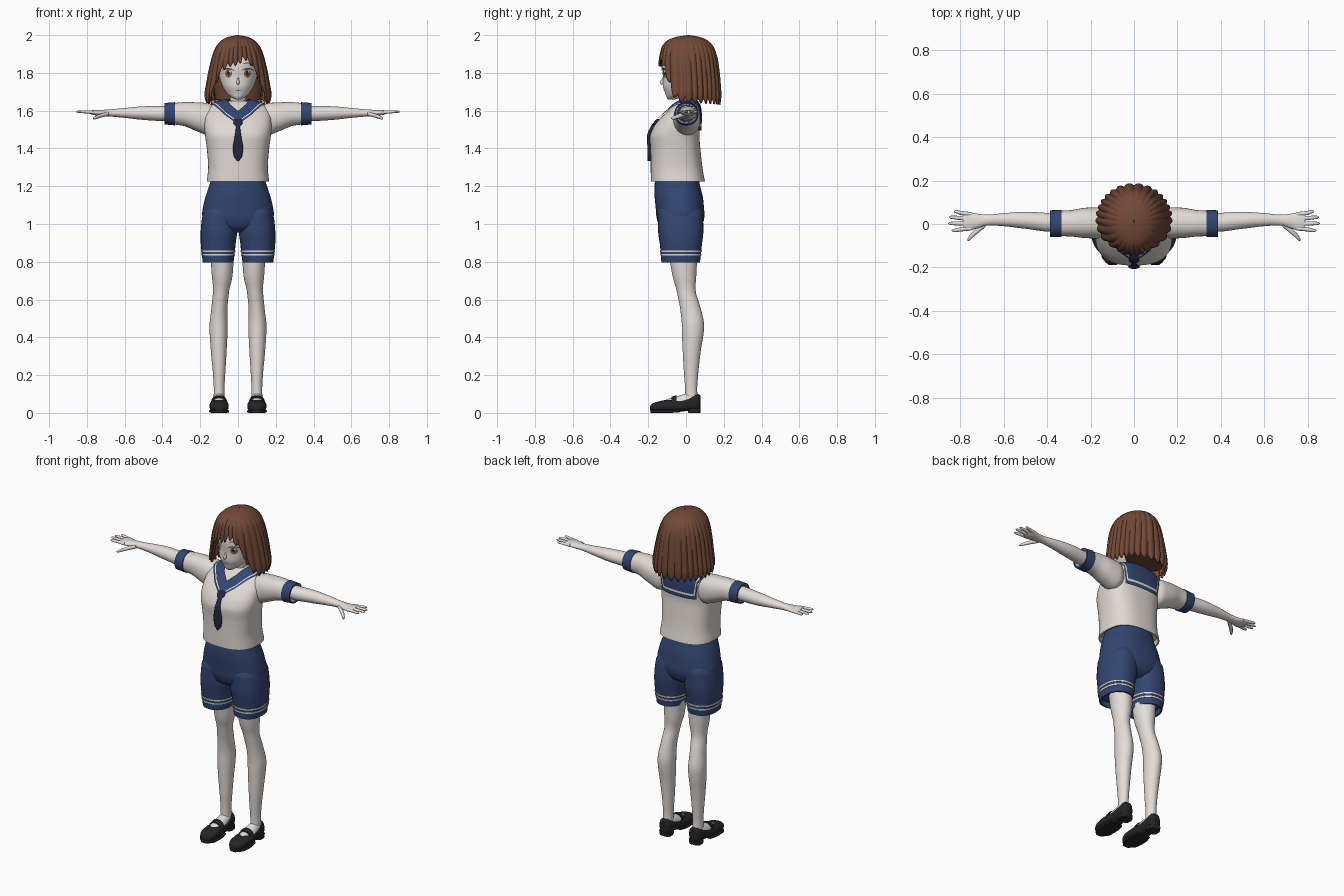
import bpy, bmesh, math
from mathutils import Vector

if "Cube" in bpy.data.objects:
    bpy.data.objects.remove(bpy.data.objects["Cube"])
made = []


def material(name, *rgb):
    m = bpy.data.materials.new(name)
    m.use_nodes = True
    m.diffuse_color = (*rgb, 1)
    m.node_tree.nodes["Principled BSDF"].inputs["Base Color"].default_value = (*rgb, 1)
    return m


SKIN = material("pale skin", .78, .73, .70)
CLOTH = material("off white cloth", .75, .70, .66)
BLUE = material("navy blue", .033, .06, .165)
TIE = material("dark navy", .018, .02, .055)
HAIR = material("brown hair", .17, .066, .038)
BLACK = material("black leather", .018, .018, .019)
IRIS = material("amber iris", .30, .13, .06)
WHITE = material("white", .85, .83, .81)


def finish(name, bm, *mats):
    bmesh.ops.recalc_face_normals(bm, faces=bm.faces)
    me = bpy.data.meshes.new(name)
    bm.to_mesh(me)
    bm.free()
    ob = bpy.data.objects.new(name, me)
    bpy.context.collection.objects.link(ob)
    for m in mats:
        me.materials.append(m)
    made.append(ob)
    return ob


def section(rings, t):
    """Monotone cubic blend of the ring sizes at position t."""
    r = sorted(rings)
    t = min(max(t, r[0][0]), r[-1][0])
    i = max(k for k in range(len(r) - 1) if r[k][0] <= t)
    h = r[i + 1][0] - r[i][0]
    u = (t - r[i][0]) / h

    def slope(k, c):
        return (r[k + 1][c] - r[k][c]) / (r[k + 1][0] - r[k][0])

    def tangent(k, c):
        if k in (0, len(r) - 1):
            return slope(min(k, len(r) - 2), c)
        a, b = slope(k - 1, c), slope(k, c)
        return 2 * a * b / (a + b) if a * b > 0 else 0

    return [(1 + 2 * u) * (1 - u) ** 2 * r[i][c] + u * u * (3 - 2 * u) * r[i + 1][c]
            + h * u * (1 - u) * ((1 - u) * tangent(i, c) - u * tangent(i + 1, c)) for c in range(1, 5)]


def loft(name, axis, rings, mat, s=1, p=2, lo=None, hi=None, grow=0, steps=24, n=32, hollow=0):
    """Skin rings (t, centre, centre, radius, radius); hollow -1 or 1 recesses that end."""
    lo = min(rings)[0] if lo is None else lo
    hi = max(rings)[0] if hi is None else hi
    bm = bmesh.new()
    loops = []
    for k in range(steps + 1):
        t = lo + (hi - lo) * k / steps
        a, b, ra, rb = section(rings, t)
        loop = []
        for j in range(n):
            c, d = math.cos(math.tau * j / n), math.sin(math.tau * j / n)
            u = a + (ra + grow) * math.copysign(abs(c) ** (2 / p), c)
            v = b + (rb + grow) * math.copysign(abs(d) ** (2 / p), d)
            x, y, z = {"x": (t, u, v), "y": (u, t, v), "z": (u, v, t)}[axis]
            loop.append(bm.verts.new((x * s, y, z)))
        loops.append(loop)
    for l, m in zip(loops, loops[1:]):
        for j in range(n):
            bm.faces.new((l[j - 1], l[j], m[j], m[j - 1]))
    caps = {-1: bm.faces.new(loops[0]), 1: bm.faces.new(loops[-1])}
    bmesh.ops.recalc_face_normals(bm, faces=bm.faces)
    if hollow:
        bmesh.ops.inset_individual(bm, faces=[caps[hollow]], thickness=.008, depth=0)
        bmesh.ops.inset_individual(bm, faces=[caps[hollow]], thickness=.004, depth=-.03)
    return finish(name, bm, mat)


# Shirt body
shirt = [(1.225, 0, -.043, .165, .143), (1.3, 0, -.05, .158, .137), (1.4, 0, -.056, .165, .132),
         (1.46, 0, -.06, .173, .131), (1.51, 0, -.05, .178, .124), (1.56, 0, -.03, .177, .106),
         (1.6, 0, -.01, .168, .085), (1.635, 0, .004, .13, .062), (1.652, 0, .01, .07, .042)]
body = loft("shirt", "z", shirt, CLOTH, p=2.6, steps=48, n=64, hollow=-1)

# Shorts
hips = [(.955, 0, -.025, .06, .07), (.985, 0, -.028, .15, .11), (1.05, 0, -.03, .19, .128),
        (1.13, 0, -.037, .176, .128), (1.22, 0, -.047, .147, .118), (1.27, 0, -.047, .135, .11)]
loft("shorts_hips", "z", hips, BLUE, p=2.3, n=48)
short_leg = [(.795, .105, -.028, .081, .102), (.88, .105, -.027, .091, .11),
             (.97, .1, -.028, .097, .12), (1.05, .095, -.03, .092, .12), (1.1, .088, -.033, .075, .1)]

# Body profiles for the model's left side
leg = [(.06, .1, .03, .03, .035), (.12, .1, .027, .028, .032), (.2, .1, .027, .032, .037),
       (.32, .102, .03, .041, .047), (.46, .103, .037, .048, .059), (.56, .098, .022, .042, .054),
       (.64, .09, .002, .042, .05), (.72, .084, -.008, .054, .062), (.83, .083, -.015, .062, .075)]
sleeve = [(.1, .005, 1.55, .04, .06), (.16, .005, 1.555, .072, .085), (.22, .005, 1.568, .07, .076),
          (.3, .003, 1.583, .06, .061), (.385, .002, 1.584, .057, .053)]
arm = [(.3, .003, 1.585, .043, .042), (.4, .008, 1.585, .043, .04), (.5, .017, 1.587, .039, .036),
       (.6, .02, 1.588, .03, .026), (.675, .018, 1.588, .025, .019), (.72, .014, 1.588, .033, .016),
       (.765, .012, 1.59, .042, .013), (.787, .012, 1.592, .037, .008)]
fingers = {"little": (.045, .057, .83), "ring": (.024, .031, .853),
           "middle": (.001, .003, .857), "index": (-.02, -.03, .84)}
shoe = [(-.19, .098, .025, .012, .012), (-.18, .098, .028, .032, .02), (-.14, .099, .034, .049, .028),
        (-.09, .1, .036, .051, .034), (-.04, .1, .038, .045, .033), (.02, .1, .05, .039, .038),
        (.06, .1, .056, .036, .045), (.077, .1, .056, .022, .036)]
foot = [(-.125, .1, .04, .018, .02), (-.09, .1, .045, .034, .031), (-.04, .1, .052, .037, .038),
        (.01, .1, .062, .034, .043), (.055, .1, .07, .027, .04)]

for s, side in ((1, "left_"), (-1, "right_")):
    loft(side + "shorts_leg", "z", short_leg, BLUE, s, 2.3, hollow=-1)
    for i, z in enumerate((.832, .853)):
        loft(f"{side}shorts_stripe_{i}", "z", short_leg, WHITE, s, 2.3, z, z + .008, .003, 1)
    loft(side + "leg", "z", leg, SKIN, s, steps=36)
    loft(side + "sleeve", "x", sleeve, CLOTH, s, 2.2, hollow=1)
    loft(side + "sleeve_cuff", "x", sleeve, BLUE, s, 2.2, .333, .388, .004, 4, hollow=1)
    loft(side + "arm", "x", arm, SKIN, s, steps=36, n=24)
    for f, (y0, y1, tip) in fingers.items():
        path = [(.75, y0, 1.59, .01, .009), (.8, (y0 + y1) / 2, 1.593, .0095, .008),
                (tip - .008, y1, 1.594, .007, .006), (tip, y1, 1.594, .002, .002)]
        loft(f"{side}{f}_finger", "x", path, SKIN, s, steps=12, n=10)
    thumb = [(.685, -.002, 1.584, .012, .011), (.73, -.036, 1.572, .015, .011),
             (.76, -.066, 1.561, .012, .008), (.768, -.074, 1.558, .003, .003)]
    loft(side + "thumb", "x", thumb, SKIN, s, steps=12, n=10)
    # Strapped shoes with a separate sole and heel
    loft(side + "shoe", "y", shoe, BLACK, s, 2.5)
    loft(side + "foot", "y", foot, SKIN, s, n=24)
    loft(side + "shoe_strap", "y", foot, BLACK, s, 2.2, -.078, -.05, .006, 4)
    sole = [(-.188, .098, .008, .02, .008), (-.15, .099, .008, .05, .008),
            (-.09, .1, .008, .053, .008), (-.035, .1, .01, .044, .007)]
    loft(side + "sole", "y", sole, BLACK, s, 5)
    heel = [(0, .1, .044, .036, .032), (.024, .1, .044, .039, .034)]
    loft(side + "shoe_heel", "z", heel, BLACK, s, 3, steps=2)

# Sailor collar wrapped over the shirt, with a pale border stripe
inner = [(0, -.1, 1.59), (.04, -.07, 1.63), (.065, -.01, 1.65), (.06, .04, 1.65), (.04, .055, 1.65), (0, .06, 1.65)]
outer = [(0, -.175, 1.525), (.07, -.13, 1.58), (.14, -.03, 1.635), (.13, .075, 1.6), (.12, .08, 1.495), (0, .08, 1.495)]
across = [0, .15, .3, .45, .6, .7, .78, .86, .93, 1]
bm = bmesh.new()
columns = []
for k in range(41):
    i = min(k // 8, 4)
    f = k / 8 - i
    a = Vector(inner[i]).lerp(Vector(inner[i + 1]), f)
    b = Vector(outer[i]).lerp(Vector(outer[i + 1]), f)
    columns.append([bm.verts.new(a.lerp(b, t)) for t in across])
for l, m in zip(columns, columns[1:]):
    for j in range(len(across) - 1):
        bm.faces.new((l[j], l[j + 1], m[j + 1], m[j])).material_index = int(across[j] == .78)
collar = finish("sailor_collar", bm, BLUE, WHITE)
collar.modifiers.new("mirror", "MIRROR").use_clip = True
wrap = collar.modifiers.new("wrap", "SHRINKWRAP")
wrap.target, wrap.offset, wrap.wrap_mode = body, .008, "ABOVE_SURFACE"

# Necktie hanging on the chest
tie = []
for z, w in ((1.333, .004), (1.36, .022), (1.4, .027), (1.46, .018), (1.52, .011), (1.53, .024), (1.555, .022)):
    _, cy, _, ry = section(shirt, z)
    tie.append((z, 0, cy - ry - .007, w, .009))
loft("necktie", "z", tie, TIE, p=3, n=16, steps=36)

# Neck, head and nose
loft("neck", "z", [(1.58, 0, .015, .055, .04), (1.65, 0, .008, .043, .042), (1.72, 0, .0, .045, .045)], SKIN, steps=8)
head = [(1.658, 0, -.077, .012, .015), (1.67, 0, -.065, .035, .038), (1.69, 0, -.052, .058, .057),
        (1.73, 0, -.03, .083, .092), (1.78, 0, -.01, .1, .112), (1.85, 0, 0, .11, .126),
        (1.92, 0, .01, .095, .105), (1.97, 0, .015, .045, .055)]
loft("head", "z", head, SKIN, n=48, steps=40)
loft("nose", "z", [(1.738, 0, -.122, .005, .008), (1.746, 0, -.125, .008, .013), (1.775, 0, -.119, .004, .005)], SKIN, steps=8, n=12)


def face_plate(name, x, z, w, h, lift, mat, bend=0):
    """Oval lying on the face surface."""
    bm = bmesh.new()
    rows = []
    for r in (.02, .35, .7, 1):
        row = []
        for j in range(24):
            u, v = r * w * math.cos(math.tau * j / 24), r * h * math.sin(math.tau * j / 24)
            px, pz = x + u, z + v - bend * (u / w) ** 2
            _, cy, rx, ry = section(head, pz)
            y = cy - ry * math.sqrt(max(0, 1 - (px / rx) ** 2)) - lift
            row.append(bm.verts.new((px, y, pz)))
        rows.append(row)
    bm.faces.new(rows[0])
    for a, b in zip(rows, rows[1:]):
        for j in range(24):
            bm.faces.new((a[j - 1], a[j], b[j], b[j - 1]))
    finish(name, bm, mat)


# Painted eyes, lashes, brows and mouth
for s, side in ((1, "left_"), (-1, "right_")):
    face_plate(side + "eye_white", s * .052, 1.797, .031, .024, .002, WHITE)
    face_plate(side + "iris", s * .05, 1.797, .018, .023, .0035, IRIS)
    face_plate(side + "pupil", s * .05, 1.799, .008, .012, .005, TIE)
    face_plate(side + "eye_glint", s * .05 + .007, 1.808, .005, .006, .0065, WHITE)
    face_plate(side + "upper_lash", s * .053, 1.823, .034, .004, .006, HAIR, .012)
    face_plate(side + "brow", s * .052, 1.853, .026, .003, .003, HAIR, .006)
face_plate("mouth", 0, 1.707, .014, .0022, .002, IRIS, -.002)

# Bobbed hair: ridged locks with pointed ends and a swept fringe
shape = [(1.63, 0, .02, .166, .163), (1.68, 0, .022, .178, .167), (1.75, 0, .02, .168, .165),
         (1.85, 0, .014, .148, .16), (1.93, 0, .01, .122, .142), (1.97, 0, .008, .09, .11),
         (1.99, 0, .01, .055, .065), (2, 0, .012, .004, .005)]
hem = [(-180, 1.63), (-72, 1.64), (-58, 1.67), (-46, 1.74), (-38, 1.8), (-22, 1.83), (0, 1.84),
       (14, 1.87), (28, 1.845), (38, 1.8), (46, 1.74), (58, 1.67), (72, 1.64), (180, 1.63)]
bm = bmesh.new()
columns = []
for k in range(256):
    phi = math.tau * k / 256 - math.pi
    deg = math.degrees(phi)
    (d0, z0), (d1, z1) = next(q for q in zip(hem, hem[1:]) if q[1][0] >= deg)
    ridge = abs(math.sin(14 * phi + math.sin(3 * phi)))
    end = z0 + (z1 - z0) * (deg - d0) / (d1 - d0) + .03 * (1 - ridge)
    col = []
    for r in range(29):
        v = r / 28
        z = 2 - (2 - end) * v ** 1.7
        _, cy, rx, ry = section(shape, z)
        g = 1 - (.015 + .05 * v) * (1 - ridge)
        col.append(bm.verts.new((rx * g * math.sin(phi), cy - ry * g * math.cos(phi), z)))
    columns.append(col)
for k in range(256):
    for r in range(28):
        bm.faces.new((columns[k - 1][r], columns[k][r], columns[k][r + 1], columns[k - 1][r + 1]))
bmesh.ops.remove_doubles(bm, verts=bm.verts, dist=.00005)
hair = finish("hair", bm, HAIR)
shell = hair.modifiers.new("thickness", "SOLIDIFY")
shell.thickness, shell.offset = .01, -1
under = [(1.66, 0, .085, .12, .07), (1.75, 0, .07, .128, .08), (1.85, 0, .06, .125, .09), (1.94, 0, .04, .09, .08)]
loft("hair_underlayer", "z", under, HAIR)

# Smooth shading that keeps hems and cuffs crisp
bpy.ops.object.select_all(action="DESELECT")
for ob in made:
    ob.select_set(True)
bpy.context.view_layer.objects.active = body
bpy.ops.object.shade_smooth_by_angle(angle=math.radians(50))
